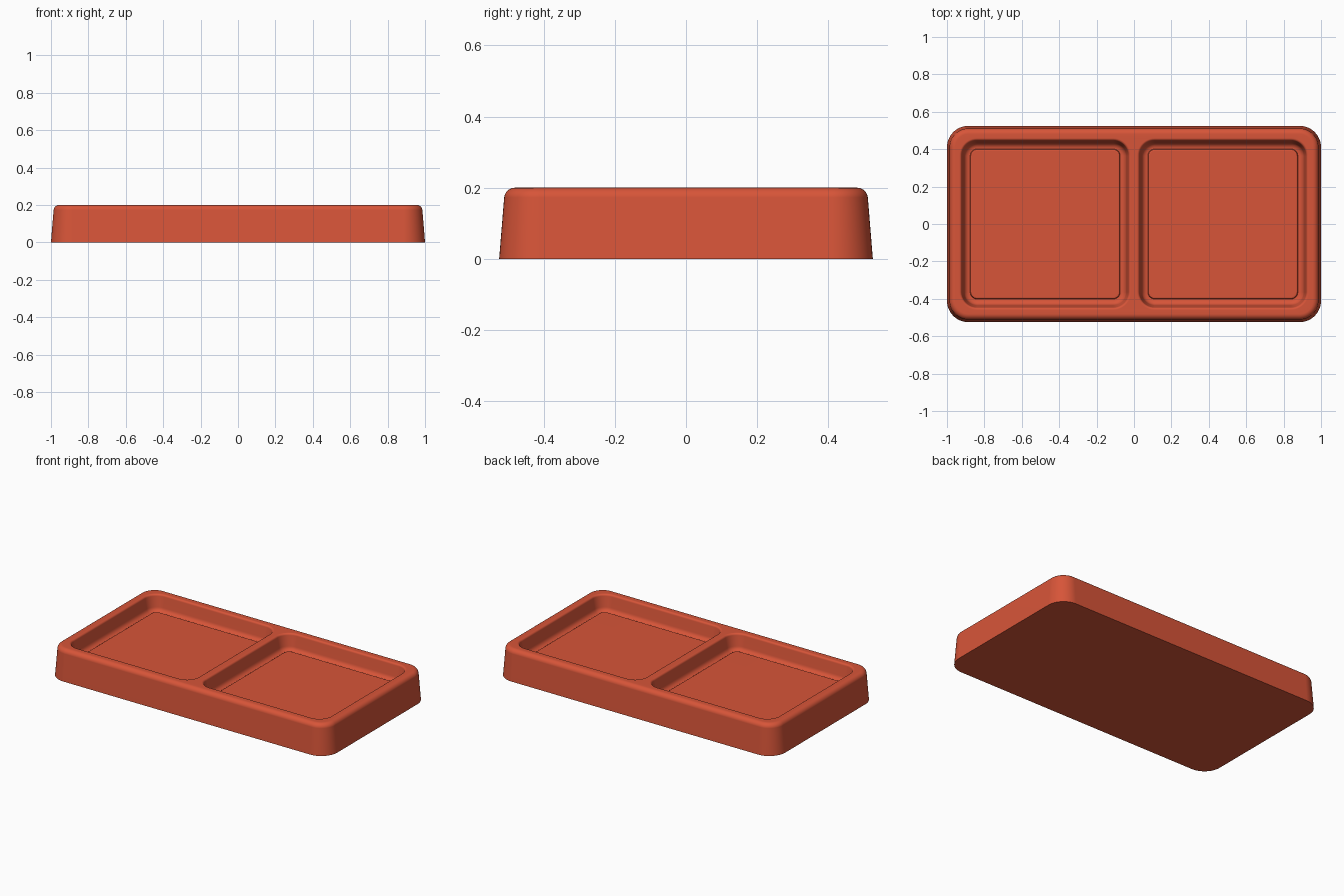
import bpy
import bmesh
from math import sin, cos, pi

if "Cube" in bpy.data.objects:
    bpy.data.objects.remove(bpy.data.objects["Cube"], do_unlink=True)

CORNER_STEPS = 12


def make_material(name, color):
    mat = bpy.data.materials.new(name)
    mat.use_nodes = True
    mat.diffuse_color = color
    mat.node_tree.nodes["Principled BSDF"].inputs["Base Color"].default_value = color
    return mat


def rounded_ring(bm, cx, hx, hy, radius, z):
    """Vertices of a rounded rectangle, counter-clockwise."""
    ring = []
    for i, (sx, sy) in enumerate(((1, 1), (-1, 1), (-1, -1), (1, -1))):
        for k in range(CORNER_STEPS + 1):
            a = (i + k / CORNER_STEPS) * pi / 2
            ring.append(bm.verts.new((cx + sx * (hx - radius) + radius * cos(a),
                                      sy * (hy - radius) + radius * sin(a), z)))
    return ring


def loft(bm, cx, hx, hy, radius, profile):
    """Stack of rings following (inset, height) pairs; returns first and last."""
    rings = [rounded_ring(bm, cx, hx - d, hy - d, max(radius - d, 0.03), z)
             for d, z in profile]
    for low, high in zip(rings, rings[1:]):
        for i in range(len(low)):
            j = (i + 1) % len(low)
            bm.faces.new((low[i], low[j], high[j], high[i]))
    return rings[0], rings[-1]


def arc(cx, cz, r, start, end, steps=6):
    return [(cx + r * cos(start + (end - start) * k / steps),
             cz + r * sin(start + (end - start) * k / steps))
            for k in range(steps + 1)]


def ring_edges(bm, ring):
    return [bm.edges.get((ring[i - 1], ring[i])) for i in range(len(ring))]


bm = bmesh.new()

# Drafted outer wall with a rounded top edge
outer = [(0, 0)] + arc(0.044, 0.17, 0.03, pi * 0.97, pi / 2)
base, rim = loft(bm, 0, 1.0, 0.525, 0.115, outer)
bm.faces.new(base)
open_edges = ring_edges(bm, rim)

# Two pockets: rounded lip, sloped wall, filleted groove, slightly raised floor
pocket = (arc(0, 0.187, 0.013, pi / 2, 0.05)
          + arc(0.055, 0.127, 0.03, pi * 1.03, pi * 1.5)
          + [(0.058, 0.097), (0.061, 0.106), (0.069, 0.11)])
for side in (-1, 1):
    lip, floor = loft(bm, side * 0.475, 0.459, 0.459, 0.095, pocket)
    bm.faces.new(floor)
    open_edges += ring_edges(bm, lip)

# Flat rim around both pockets
bmesh.ops.triangle_fill(bm, edges=open_edges, use_beauty=True, normal=(0, 0, 1))
bmesh.ops.recalc_face_normals(bm, faces=bm.faces)

mesh = bpy.data.meshes.new("divided_tray")
bm.to_mesh(mesh)
bm.free()
tray = bpy.data.objects.new("divided_tray", mesh)
bpy.context.collection.objects.link(tray)
mesh.materials.append(make_material("terracotta_red", (0.68, 0.09, 0.04, 1)))

# Smooth shading with crisp base and flat rim
bpy.ops.object.select_all(action="DESELECT")
tray.select_set(True)
bpy.context.view_layer.objects.active = tray
bpy.ops.object.shade_smooth_by_angle(angle=pi / 6)
weighted = tray.modifiers.new("weighted_normals", "WEIGHTED_NORMAL")
weighted.keep_sharp = True
